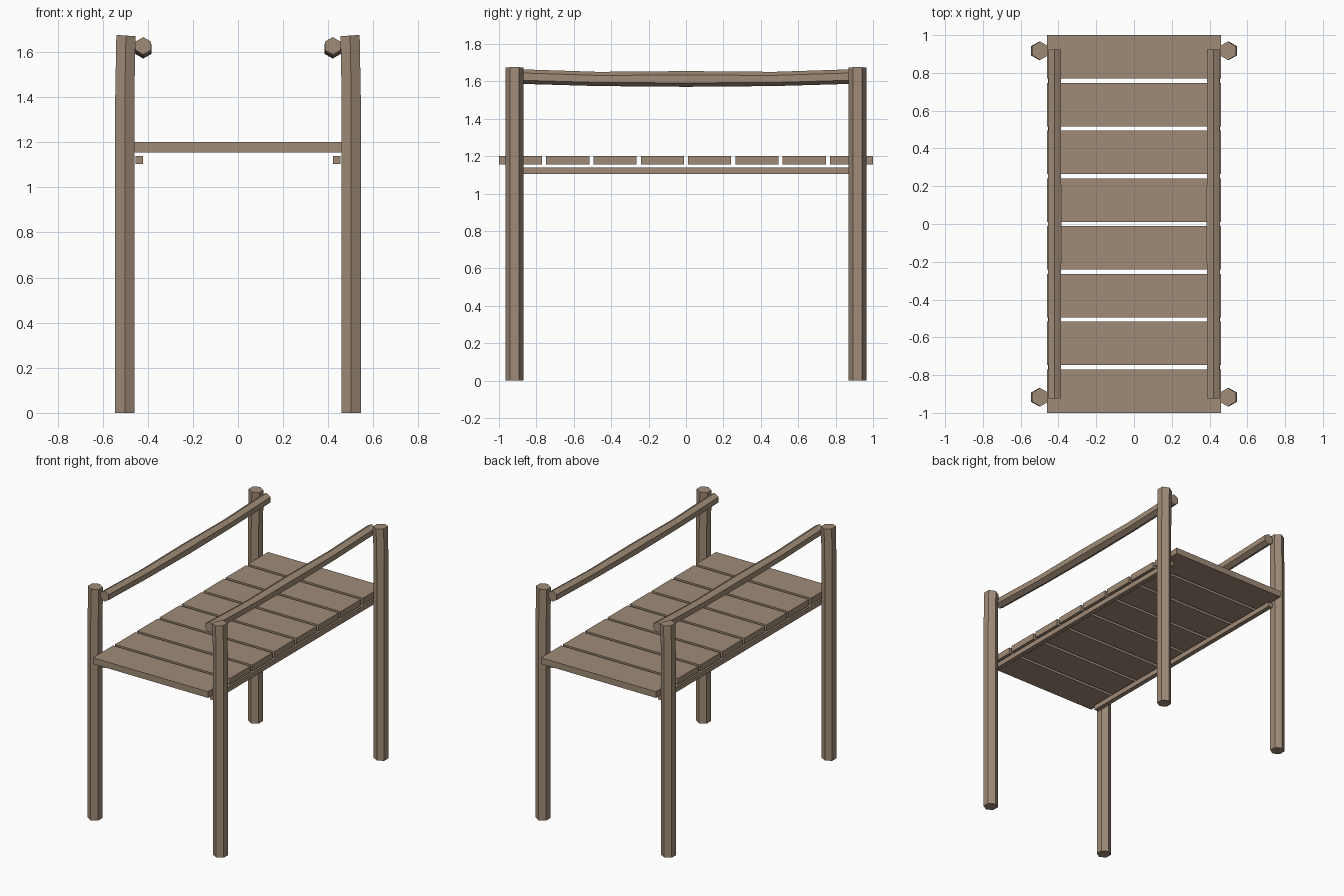
import bpy, bmesh, math
from mathutils import Vector

if "Cube" in bpy.data.objects:
    bpy.data.objects.remove(bpy.data.objects["Cube"])

wood = bpy.data.materials.new("weathered wood")
wood.diffuse_color = (0.35, 0.26, 0.185, 1)
wood.use_nodes = True
wood.node_tree.nodes["Principled BSDF"].inputs["Base Color"].default_value = wood.diffuse_color


def finish(bm, name):
    bmesh.ops.recalc_face_normals(bm, faces=bm.faces)
    mesh = bpy.data.meshes.new(name)
    bm.to_mesh(mesh)
    bm.free()
    mesh.materials.append(wood)
    obj = bpy.data.objects.new(name, mesh)
    bpy.context.collection.objects.link(obj)
    return obj


def box(name, x0, x1, y0, y1, z0, z1):
    bm = bmesh.new()
    bmesh.ops.create_cube(bm, size=1)
    for v in bm.verts:
        v.co = Vector(((x0 + x1) / 2 + v.co.x * (x1 - x0),
                       (y0 + y1) / 2 + v.co.y * (y1 - y0),
                       (z0 + z1) / 2 + v.co.z * (z1 - z0)))
    return finish(bm, name)


def hex_log(name, path, u, w):
    """Six-sided log through (centre, radius) stations; corners point along w."""
    bm = bmesh.new()
    u, w = Vector(u), Vector(w)
    rings = []
    for centre, r in path:
        rings.append([bm.verts.new(Vector(centre)
                                   + u * r * math.sin(k * math.pi / 3)
                                   + w * r * math.cos(k * math.pi / 3)) for k in range(6)])
    for a, b in zip(rings, rings[1:]):
        for k in range(6):
            bm.faces.new((a[k], a[(k + 1) % 6], b[(k + 1) % 6], b[k]))
    bm.faces.new(rings[0])
    bm.faces.new(rings[-1])
    return finish(bm, name)


# Deck planks
count, gap = 8, 0.022
width = (2 - gap * (count - 1)) / count
for i in range(count):
    y = -1 + i * (width + gap)
    box(f"deck_plank_{i + 1}", -0.46, 0.46, y, y + width, 1.155, 1.2)

for side, s in (("left", -1), ("right", 1)):
    # Posts, leaning slightly inward near the top
    for end, e in (("front", -1), ("back", 1)):
        y = e * 0.917
        post = hex_log(f"{side}_{end}_post",
                       [((s * 0.502, y, 0), 0.049),
                        ((s * 0.502, y, 1.4), 0.049),
                        ((s * 0.497, y, 1.673), 0.049)],
                       (1, 0, 0), (0, 1, 0))
        # tilted top cut
        for v in post.data.vertices:
            if v.co.z > 1.6:
                v.co.z += s * (v.co.x - s * 0.497) * 0.07

    # Sagging handrail
    hex_log(f"{side}_handrail",
            [((s * 0.42, y, z), r) for y, z, r in
             ((-0.925, 1.627, 0.039), (-0.47, 1.613, 0.038), (0, 1.613, 0.042),
              (0.47, 1.613, 0.038), (0.925, 1.627, 0.039))],
            (1, 0, 0), (0, 0, 1))

    # Beam under the deck
    x0, x1 = sorted((s * 0.455, s * 0.422))
    box(f"{side}_deck_beam", x0, x1, -0.92, 0.92, 1.104, 1.14)
